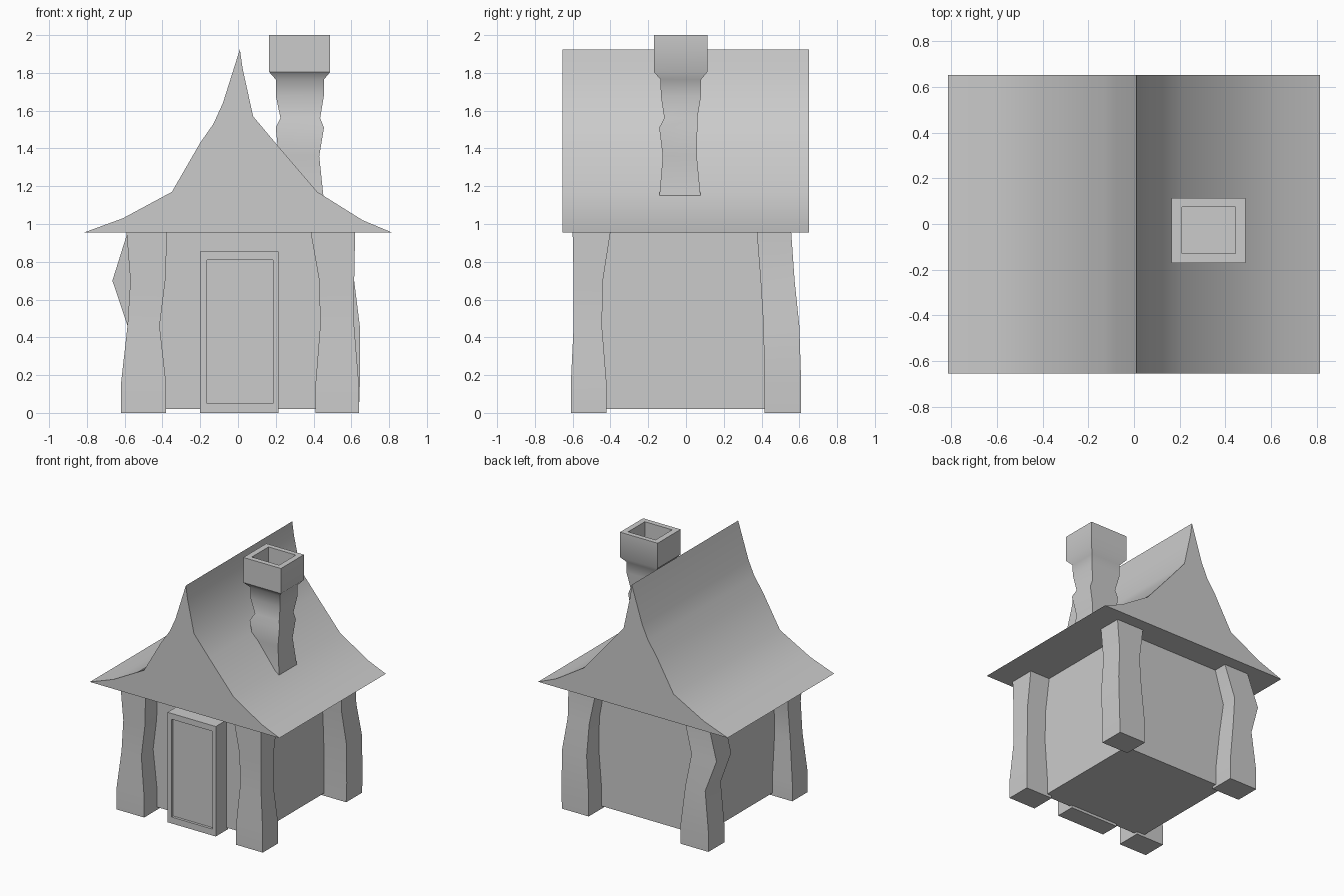
import bpy, bmesh, math

if "Cube" in bpy.data.objects:
    bpy.data.objects.remove(bpy.data.objects["Cube"])


def finish(name, bm):
    bmesh.ops.recalc_face_normals(bm, faces=bm.faces)
    me = bpy.data.meshes.new(name)
    bm.to_mesh(me)
    bm.free()
    ob = bpy.data.objects.new(name, me)
    bpy.context.collection.objects.link(ob)
    bpy.ops.object.select_all(action='DESELECT')
    ob.select_set(True)
    bpy.context.view_layer.objects.active = ob
    bpy.ops.object.shade_smooth_by_angle(angle=math.radians(40))
    return ob


def loft(name, rings, along_y=False):
    """Skin rectangular rings (a0, a1, b0, b1, level), capping both ends."""
    bm = bmesh.new()
    loops = []
    for a0, a1, b0, b1, t in rings:
        corners = [(a0, b0), (a1, b0), (a1, b1), (a0, b1)]
        loops.append([bm.verts.new((a, t, b) if along_y else (a, b, t))
                      for a, b in corners])
    for lo, hi in zip(loops, loops[1:]):
        for i in range(4):
            j = (i + 1) % 4
            bm.faces.new((lo[i], lo[j], hi[j], hi[i]))
    bm.faces.new(loops[0])
    bm.faces.new(loops[-1])
    return finish(name, bm)


# Roof: solid bent gable extruded front to back
profile = [(-.815, .955), (-.61, 1.03), (-.35, 1.17), (-.2, 1.43),
           (-.13, 1.53), (-.08, 1.64), (.01, 1.925), (.025, 1.82),
           (.08, 1.57), (.21, 1.415), (.42, 1.17), (.66, 1.02), (.815, .955)]
bm = bmesh.new()
cap = bm.faces.new([bm.verts.new((x, -.655, z)) for x, z in profile])
ext = bmesh.ops.extrude_face_region(bm, geom=[cap], use_keep_orig=True)
for v in ext['geom']:
    if isinstance(v, bmesh.types.BMVert):
        v.co.y = .652
finish("roof", bm)

# Walls
loft("walls", [(-.45, .45, -.45, .45, .02), (-.45, .45, -.45, .45, 1.0)])

# Crooked corner posts: x and y extents at shared heights
levels = [0, .15, .46, .7, .955, 1.02]
left_x = [(-.62, -.38), (-.62, -.38), (-.585, -.415), (-.57, -.385),
          (-.59, -.375), (-.59, -.375)]
kinked_x = [(-.62, -.38), (-.62, -.38), (-.585, -.415), (-.665, -.45),
            (-.585, -.375), (-.585, -.375)]
right_x = [(.41, .64), (.41, .64), (.435, .615), (.43, .615),
           (.385, .62), (.385, .62)]
back_right_x = [(.41, .64), (.41, .645), (.435, .645), (.43, .615),
                (.385, .62), (.385, .62)]
front_y = [(-.61, -.42), (-.61, -.42), (-.595, -.445), (-.595, -.44),
           (-.6, -.4), (-.6, -.4)]
back_y = [(.415, .61), (.415, .61), (.41, .6), (.395, .575),
          (.375, .557), (.375, .557)]
for name, xs, ys in (("front_left_post", left_x, front_y),
                     ("front_right_post", right_x, front_y),
                     ("back_left_post", kinked_x, back_y),
                     ("back_right_post", back_right_x, back_y)):
    loft(name, [(*x, *y, z) for x, y, z in zip(xs, ys, levels)])

# Door slab with a recessed panel
loft("door", [(-.2, .215, 0, .855, -.43), (-.2, .215, 0, .855, -.58),
              (-.165, .185, .05, .81, -.58), (-.165, .185, .05, .81, -.56)],
     along_y=True)

# Chimney: wavy shaft, flared cap and open flue
loft("chimney", [
    (.225, .455, -.143, .08, 1.12), (.215, .43, -.123, .057, 1.36),
    (.2, .455, -.142, .06, 1.51), (.225, .435, -.115, .06, 1.56),
    (.2, .455, -.133, .08, 1.68), (.2, .455, -.135, .08, 1.765),
    (.165, .488, -.17, .113, 1.805), (.165, .488, -.17, .113, 2.0),
    (.21, .445, -.13, .075, 2.0), (.21, .445, -.13, .075, 1.86)])
